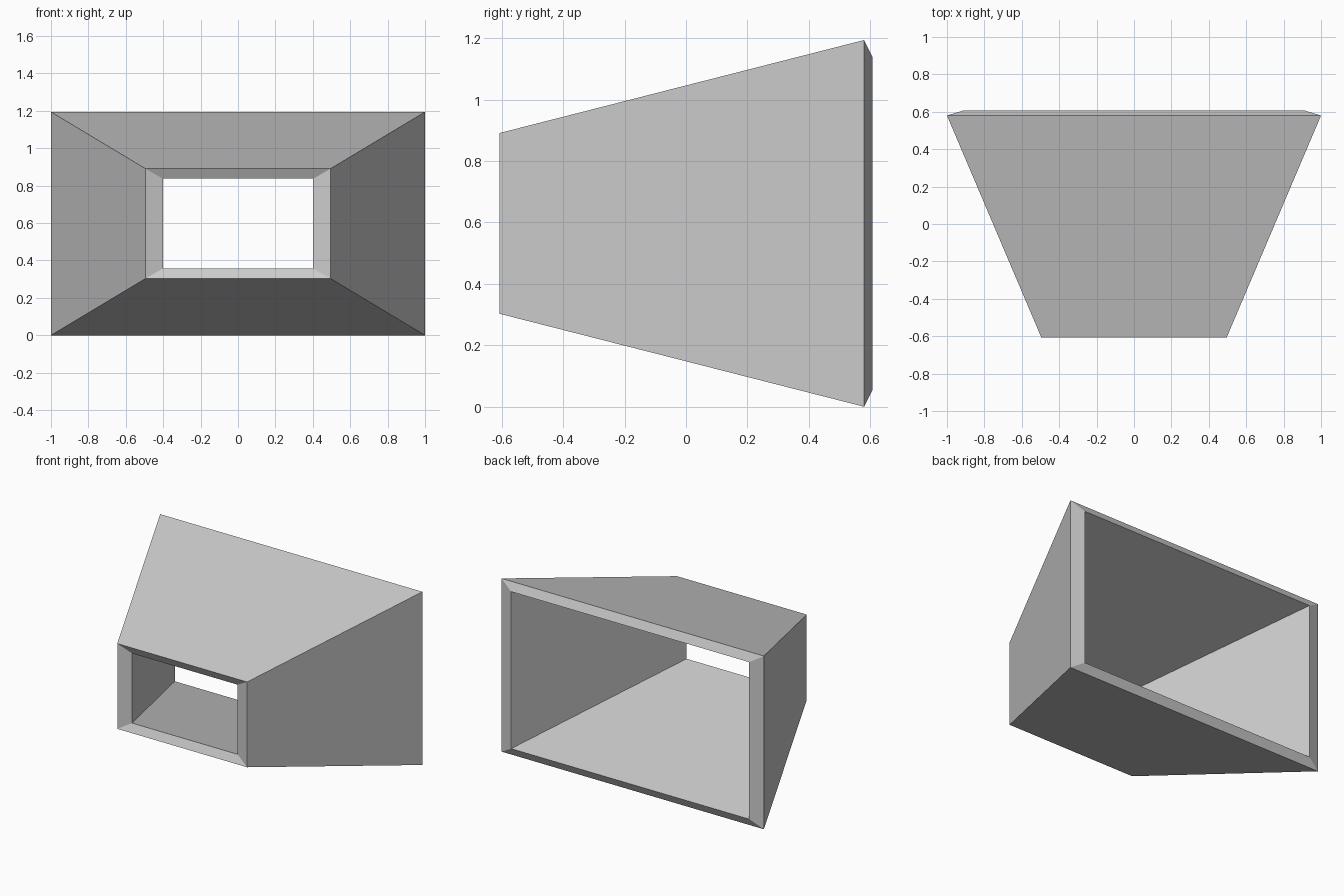
import bpy
import bmesh

cube = bpy.data.objects.get("Cube")
if cube:
    bpy.data.objects.remove(cube, do_unlink=True)

# Plain grey for the whole part
grey = bpy.data.materials.new("plain_grey")
grey.use_nodes = True
colour = (0.6, 0.6, 0.6, 1)
grey.diffuse_color = colour
grey.node_tree.nodes["Principled BSDF"].inputs["Base Color"].default_value = colour

MID_Z = 0.597


def ring(bm, half_x, half_z, y):
    """Rectangular loop of four vertices facing along y."""
    corners = ((-1, -1), (1, -1), (1, 1), (-1, 1))
    return [bm.verts.new((sx * half_x, y, MID_Z + sz * half_z)) for sx, sz in corners]


# Tapered hood: outer shell, rims and inner shell joined as one closed loop
bm = bmesh.new()
rings = [
    ring(bm, 0.495, 0.294, -0.608),  # outer front
    ring(bm, 1.0, 0.597, 0.58),      # outer back
    ring(bm, 0.908, 0.541, 0.608),   # inner back
    ring(bm, 0.402, 0.24, -0.58),    # inner front
]
for i, a in enumerate(rings):
    b = rings[(i + 1) % len(rings)]
    for k in range(4):
        n = (k + 1) % 4
        bm.faces.new((a[k], a[n], b[n], b[k]))
bmesh.ops.recalc_face_normals(bm, faces=bm.faces)

mesh = bpy.data.meshes.new("tapered_hood")
bm.to_mesh(mesh)
bm.free()
mesh.materials.append(grey)
hood = bpy.data.objects.new("tapered_hood", mesh)
bpy.context.collection.objects.link(hood)
